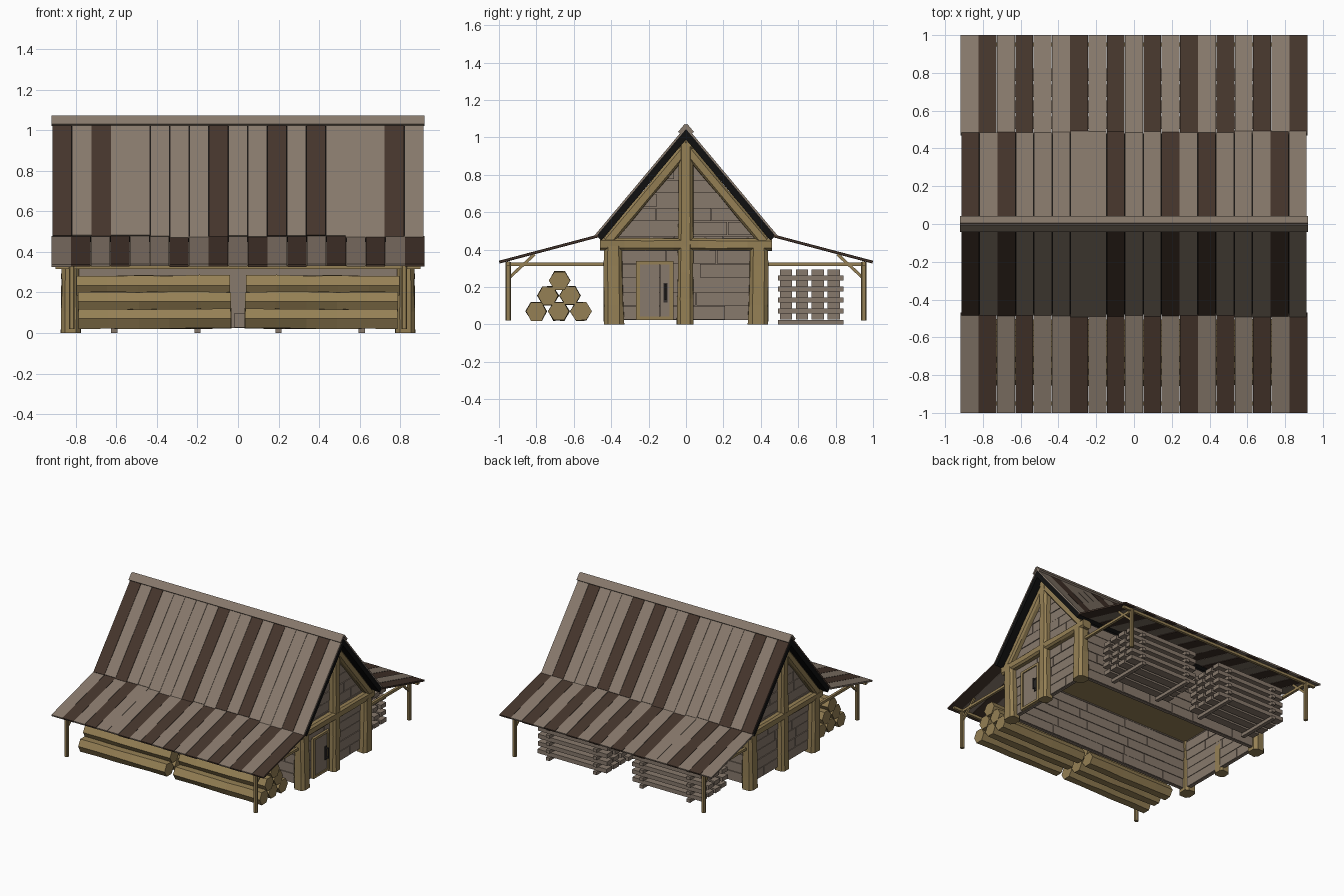
import bpy, bmesh, math, random
from mathutils import Vector, Matrix

if "Cube" in bpy.data.objects:
    bpy.data.objects.remove(bpy.data.objects["Cube"])

random.seed(4)

def material(name, col):
    m = bpy.data.materials.new(name)
    m.diffuse_color = (*col, 1)
    m.use_nodes = True
    m.node_tree.nodes["Principled BSDF"].inputs["Base Color"].default_value = m.diffuse_color
    return m

GREY = material("weathered_board", (0.245, 0.192, 0.150))
DARK = material("dark_board", (0.060, 0.036, 0.025))
WOOD = material("yellow_timber", (0.300, 0.215, 0.090))
BLACK = material("roof_underlay_black", (0.005, 0.005, 0.005))
IRON = material("dark_iron", (0.035, 0.03, 0.028))

def box(bm, c, s, rx=0.0, mat=0):
    """Box with centre c, size s, turned about the x axis."""
    m = Matrix.Translation(c) @ Matrix.Rotation(rx, 4, 'X') @ Matrix.Diagonal((*s, 1))
    verts = bmesh.ops.create_cube(bm, size=1, matrix=m)['verts']
    for f in {f for v in verts for f in v.link_faces}:
        f.material_index = mat

SQUARE = [(-.5, -.5), (.5, -.5), (.5, .5), (-.5, .5)]
CHAMFER = [(-.5, -.3), (-.3, -.5), (.3, -.5), (.5, -.3), (.5, .3), (.3, .5), (-.3, .5), (-.5, .3)]
HEX = [(.5 * math.cos(k * math.pi / 3), .5 * math.sin(k * math.pi / 3)) for k in range(6)]

def timber(bm, p0, p1, w, h, shape=SQUARE, rings=2, jit=0.0, taper=1.0):
    """Beam with a profile swept from p0 to p1, slightly uneven."""
    p0, p1 = Vector(p0), Vector(p1)
    d = (p1 - p0).normalized()
    u = Vector((0, 1, 0)) if abs(d.x) > .9 else Vector((1, 0, 0))
    v = d.cross(u)
    loops = []
    for i in range(rings):
        t = i / (rings - 1)
        k = 1 + (taper - 1) * t
        loops.append([bm.verts.new(p0.lerp(p1, t)
                      + u * a * w * k * (1 + random.uniform(-jit, jit))
                      + v * b * h * k * (1 + random.uniform(-jit, jit))) for a, b in shape])
    n = len(shape)
    for A, B in zip(loops, loops[1:]):
        for k in range(n):
            bm.faces.new((A[k], A[(k + 1) % n], B[(k + 1) % n], B[k]))
    bm.faces.new(loops[0])
    bm.faces.new(loops[-1])

def finish(bm, name, mats, mirror=""):
    bmesh.ops.recalc_face_normals(bm, faces=bm.faces)
    me = bpy.data.meshes.new(name)
    bm.to_mesh(me)
    bm.free()
    ob = bpy.data.objects.new(name, me)
    for m in mats:
        me.materials.append(m)
    bpy.context.collection.objects.link(ob)
    if mirror:
        mod = ob.modifiers.new("mirror", 'MIRROR')
        mod.use_axis = ("x" in mirror, "y" in mirror, False)
    return ob

# Roof slope (front half, mirrored to the back)
RIDGE, EAVE_Y, EAVE_Z = 1.06, -0.49, 0.475
SLOPE = math.atan2(RIDGE - EAVE_Z, -EAVE_Y)
LENGTH = math.hypot(RIDGE - EAVE_Z, EAVE_Y)
ALONG = Vector((0, math.cos(SLOPE), math.sin(SLOPE)))
NORMAL = Vector((0, -math.sin(SLOPE), math.cos(SLOPE)))
MID = Vector((0, EAVE_Y / 2, (RIDGE + EAVE_Z) / 2))
N, STEP = 19, 1.83 / 19

# Main roof boards
bm = bmesh.new()
for i in range(N):
    x, extra = -0.915 + STEP * (i + .5), random.uniform(-.012, .01)
    box(bm, MID - NORMAL * .005 - ALONG * extra / 2 + Vector((x, 0, 0)),
        (STEP - .002, LENGTH + extra, .01), SLOPE, int(i in {0, 2, 8, 11, 13, 17}))
finish(bm, "main_roof_boards", [GREY, DARK], "y")

bm = bmesh.new()
box(bm, MID - NORMAL * .028, (1.826, LENGTH - .01, .036), SLOPE)
finish(bm, "roof_underlay", [BLACK], "y")

# Ridge cap
bm = bmesh.new()
box(bm, Vector((0, 0, RIDGE)) - ALONG * .022 + NORMAL * .006, (1.84, .056, .014), SLOPE)
finish(bm, "ridge_cap", [GREY], "y")

# Striped lean-to roofs
bm = bmesh.new()
tilt = math.atan2(.14, .53)
for i in range(N):
    x, lift = -0.92 + 1.84 / N * (i + .5), random.uniform(-.002, .002)
    box(bm, (x, -.734, .403 + lift), (1.84 / N - .002, .546, .012), tilt,
        int(i in {1, 3, 6, 8, 10, 12, 14, 16, 18}))
finish(bm, "lean_to_roof_boards", [GREY, DARK], "y")

# Lean-to frame: poles, side rails, braces, long rail
bm = bmesh.new()
timber(bm, (.82, -.95, .02), (.82, -.95, .335), .028, .028, CHAMFER)
timber(bm, (.82, -.955, .322), (.82, -.42, .322), .02, .02)
timber(bm, (.82, -.945, .25), (.82, -.81, .375), .016, .016)
finish(bm, "lean_to_frame", [WOOD], "xy")
bm = bmesh.new()
timber(bm, (-.9, -.95, .326), (.9, -.95, .326), .02, .02)
finish(bm, "lean_to_long_rail", [WOOD], "y")

# Plank walls, planks laid in staggered rows
def planks(bm, axis, half, at, z0, z1):
    row = .075
    z = z0
    while z < z1 - .01:
        a = -half
        while a < half - .001:
            b = min(half, a + random.uniform(.18, .4))
            if half - b < .08:
                b = half
            thick = .03 + random.choice((0, .003, .006))
            c, s = (a + b) / 2, b - a - .004
            if axis == 'y':
                box(bm, (at, c, z + row / 2), (thick, s, row - .004))
            else:
                box(bm, (c, at, z + row / 2), (s, thick, row - .004))
            a = b
        z += row

bm = bmesh.new()
planks(bm, 'y', .41, .805, .025, .97)
box(bm, (.803, 0, .5), (.02, .82, .95))
for sgn in (-1, 1):
    bmesh.ops.bisect_plane(bm, geom=bm.verts[:] + bm.edges[:] + bm.faces[:],
                           plane_co=(0, 0, .975), clear_outer=True,
                           plane_no=(0, sgn * math.sin(SLOPE), math.cos(SLOPE)))
    bmesh.ops.holes_fill(bm, edges=[e for e in bm.edges if e.is_boundary])
finish(bm, "gable_wall", [GREY], "x")

bm = bmesh.new()
planks(bm, 'x', .79, -.39, .025, .47)
box(bm, (0, -.39, .25), (1.58, .02, .45))
finish(bm, "side_wall", [GREY], "y")

bm = bmesh.new()
box(bm, (0, 0, .42), (1.6, .78, .02))
finish(bm, "loft_floor", [WOOD])

# Heavy timber posts and gable beams
bm = bmesh.new()
timber(bm, (.825, -.385, 0), (.825, -.39, .42), .095, .105, CHAMFER, 5, .07, .9)
finish(bm, "corner_post", [WOOD], "xy")

bm = bmesh.new()
timber(bm, (.83, -.004, 0), (.83, 0, .97), .085, .088, CHAMFER, 8, .07, .85)
finish(bm, "centre_post", [WOOD], "x")

bm = bmesh.new()
timber(bm, (.83, -.46, .428), (.83, .46, .428), .075, .066, CHAMFER, 8, .07)
finish(bm, "gable_tie_beam", [WOOD], "x")

bm = bmesh.new()
c = MID - NORMAL * .075 + Vector((.83, 0, 0))
timber(bm, c - ALONG * .36, c + ALONG * .335, .07, .058, CHAMFER, 7, .06)
finish(bm, "gable_rafter", [WOOD], "xy")

# Door on the right gable
bm = bmesh.new()
for k in range(3):
    box(bm, (.827, -.2225 + k * .055, .18), (.016, .053, .29))
finish(bm, "door_panel", [GREY])
bm = bmesh.new()
for y in (-.257, -.078):
    box(bm, (.832, y, .182), (.022, .02, .315))
for z in (.033, .33):
    box(bm, (.832, -.1675, z), (.022, .17, .018))
finish(bm, "door_frame", [WOOD])
bm = bmesh.new()
box(bm, (.838, -.11, .17), (.008, .022, .105))
timber(bm, (.858, -.11, .13), (.858, -.11, .215), .01, .012, HEX)
for z in (.135, .21):
    box(bm, (.848, -.11, z), (.02, .01, .01))
finish(bm, "door_handle", [IRON])

# Log stacks under the front lean-to
bm = bmesh.new()
for y, z in ((-.80, .07), (-.68, .07), (-.562, .07), (-.738, .154), (-.62, .154), (-.675, .235)):
    timber(bm, (.035 + random.uniform(-.01, .01), y, z), (.785 + random.uniform(-.012, .012), y, z),
           .112, .112, HEX, 6, .07)
finish(bm, "log_stack", [WOOD], "x")

# Sawn lumber stacks under the back lean-to: cross pieces and boards in turn
bm = bmesh.new()
for layer in range(5):
    z = .0125 + layer * .059
    for x in (.2, .61):
        box(bm, (x, .667, z), (.03, .35, .025))
    for k in range(4):
        box(bm, (.405 + random.uniform(-.01, .01), .535 + k * .085, z + .0295), (.6, .066, .032))
finish(bm, "lumber_stack", [GREY], "x")
